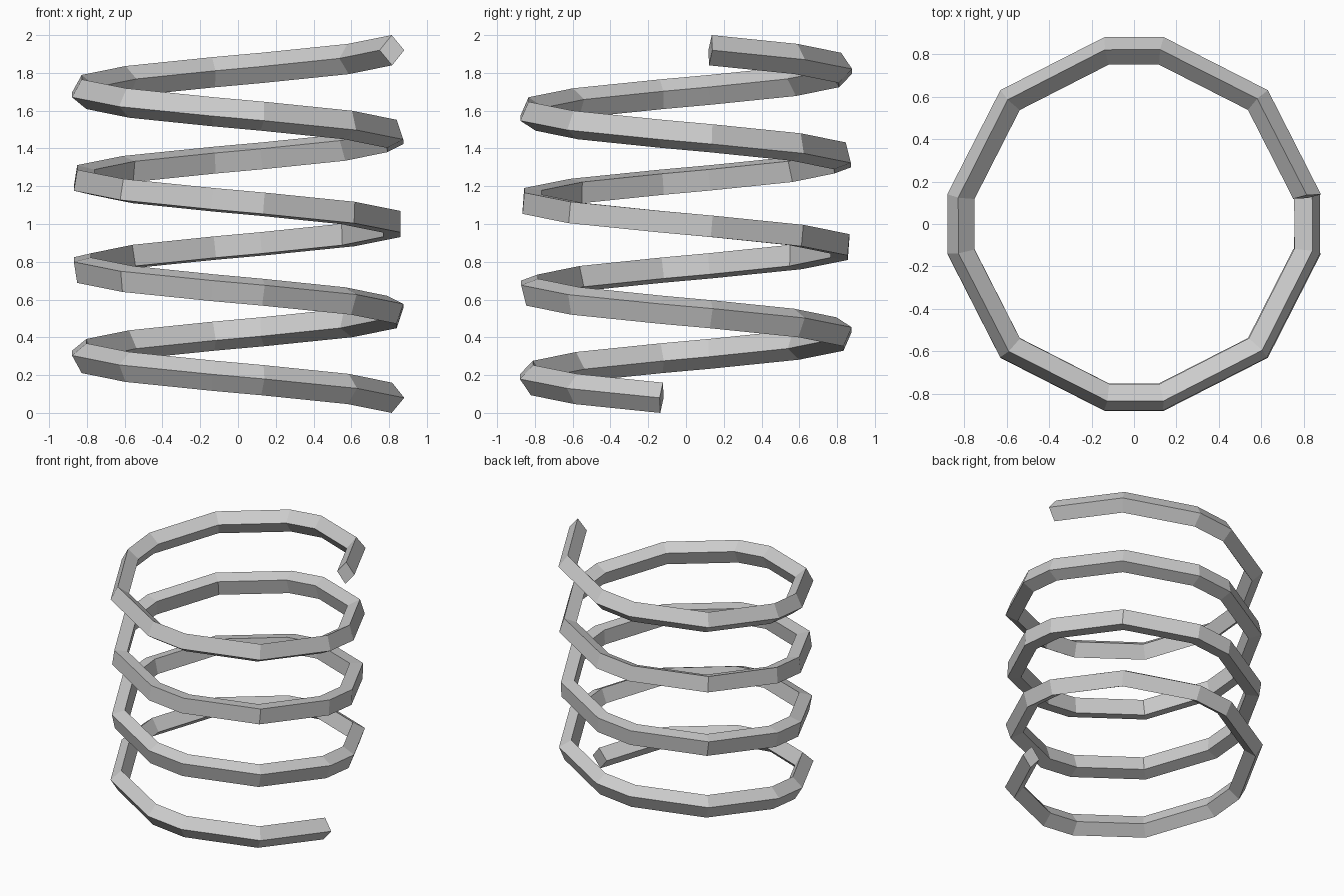
import bpy, bmesh
from math import sin, cos, radians, pi
from mathutils import Vector

if "Cube" in bpy.data.objects:
    bpy.data.objects.remove(bpy.data.objects["Cube"])

R = 0.825            # radius of the coil centre line
RAD, UP = 0.066, 0.08  # half diagonals of the four-sided wire
TURN = 1422          # total sweep in degrees (clockwise going up)
SLOPE = 0.09

# Sweep angles: repeating long, long, short steps
angles, i = [0], 0
while angles[-1] < TURN:
    angles.append(angles[-1] + (36, 36, 18)[i % 3])
    i += 1

# Coil spring: diamond section that twists a quarter turn along its length
bm = bmesh.new()
rings = []
for a in angles:
    t = a / angles[-1]
    th = radians(-9 - a)
    radial = Vector((cos(th), sin(th), 0))
    tangent = Vector((sin(th), -cos(th), 0))
    up = Vector((0, 0, 1)) - tangent * SLOPE
    centre = radial * R + Vector((0, 0, UP + (2 - 2 * UP) * t))
    ring = []
    for k in range(4):
        p = pi / 2 * (t + k)
        ring.append(bm.verts.new(centre + radial * RAD * cos(p) + up * UP * sin(p)))
    rings.append(ring)
for lo, hi in zip(rings, rings[1:]):
    for k in range(4):
        n = (k + 1) % 4
        bm.faces.new((lo[k], lo[n], hi[n], hi[k]))

# End caps
bm.faces.new(rings[0])
bm.faces.new(rings[-1])
bmesh.ops.recalc_face_normals(bm, faces=bm.faces)

mesh = bpy.data.meshes.new("coil_spring")
bm.to_mesh(mesh)
bm.free()
bpy.context.collection.objects.link(bpy.data.objects.new("coil_spring", mesh))
